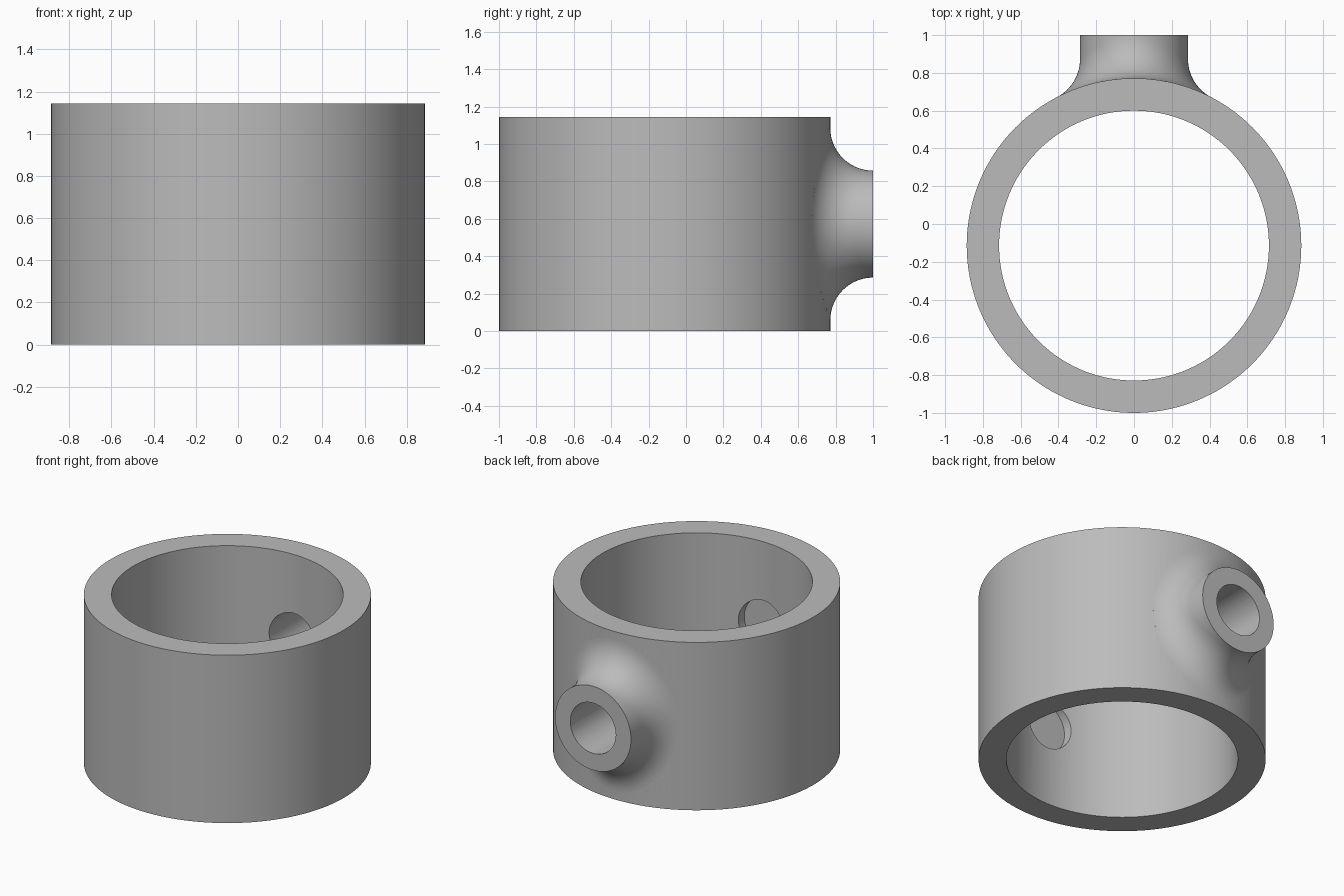
import bpy, bmesh, math
from mathutils import Matrix, Vector

cube = bpy.data.objects.get("Cube")
if cube:
    bpy.data.objects.remove(cube, do_unlink=True)

U = 2 / 70                                   # one design unit
OUTER, INNER, HEIGHT = 31 * U, 25 * U, 40 * U
BOSS, BORE, FILLET = 10 * U, 6 * U, 8 * U
END = OUTER + FILLET                         # boss face, measured from the ring axis
POCKET = 26.5 * U                            # floor of the blind pocket opposite
SHIFT = Vector((0, OUTER - 1, HEIGHT / 2))   # ring centre

grey = bpy.data.materials.new("grey metal")
grey.use_nodes = True
grey.diffuse_color = (0.5, 0.5, 0.5, 1)
grey.node_tree.nodes["Principled BSDF"].inputs["Base Color"].default_value = (0.5, 0.5, 0.5, 1)


def finish(bm, name):
    """Turn a bmesh into an object placed at the ring centre."""
    bmesh.ops.remove_doubles(bm, verts=bm.verts, dist=1e-5)
    bmesh.ops.recalc_face_normals(bm, faces=bm.faces)
    bmesh.ops.translate(bm, verts=bm.verts, vec=SHIFT)
    mesh = bpy.data.meshes.new(name)
    bm.to_mesh(mesh)
    bm.free()
    mesh.materials.append(grey)
    obj = bpy.data.objects.new(name, mesh)
    bpy.context.collection.objects.link(obj)
    return obj


def loft(bm, rows, closed=False):
    """Skin closed loops of points; cap both ends unless the loops wrap round."""
    loops = [[bm.verts.new(p) for p in row] for row in rows]
    n = len(loops[0])
    pairs = list(zip(loops, loops[1:])) + ([(loops[-1], loops[0])] if closed else [])
    for a, b in pairs:
        for i in range(n):
            j = (i + 1) % n
            bm.faces.new((a[i], a[j], b[j], b[i]))
    if not closed:
        bm.faces.new(loops[0])
        bm.faces.new(loops[-1])


def circle(radius, z, n):
    return [Vector((radius * math.cos(2 * math.pi * i / n),
                    radius * math.sin(2 * math.pi * i / n), z)) for i in range(n)]


# Ring wall
bm = bmesh.new()
h = HEIGHT / 2
loft(bm, [circle(r, z, 160) for r, z in
          ((OUTER, -h), (OUTER, h), (INNER, h), (INNER, -h))], closed=True)
ring = finish(bm, "ring_body")

# Boss with a rolling-ball fillet blending into the ring
STEPS, SIDES = 14, 96
rows = [[] for _ in range(STEPS + 3)]
for i in range(SIDES):
    t = 2 * math.pi * i / SIDES
    c, s = math.cos(t), math.sin(t)
    x, z = (BOSS + FILLET) * c, (BOSS + FILLET) * s
    y = math.sqrt(END ** 2 - x ** 2)
    ball = Vector((x, y, z))
    to_boss = Vector((-c, 0, -s))
    to_ring = Vector((-x, -y, 0)).normalized()
    angle = to_boss.angle(to_ring)
    rows[0].append(Vector((BOSS * c, END, BOSS * s)))
    for k in range(STEPS + 1):
        f = k / STEPS
        d = (to_boss * math.sin((1 - f) * angle) + to_ring * math.sin(f * angle)) / math.sin(angle)
        rows[k + 1].append(ball + d * FILLET)
    inside = (INNER + OUTER) / 2 / END
    rows[-1].append(Vector((x * inside, y * inside, z)))
bm = bmesh.new()
loft(bm, rows)
bmesh.ops.triangulate(bm, faces=[f for f in bm.faces if len(f.verts) == SIDES])
boss = finish(bm, "boss_helper")

# One cutter makes the bore and the blind pocket opposite
bm = bmesh.new()
loft(bm, [circle(BORE, -POCKET, 64), circle(BORE, END + 0.1, 64)])
bmesh.ops.rotate(bm, verts=bm.verts, matrix=Matrix.Rotation(-math.pi / 2, 3, "X"))
bore = finish(bm, "bore_helper")

# Combine and shade
bpy.context.view_layer.objects.active = ring
for helper, operation in ((boss, "UNION"), (bore, "DIFFERENCE")):
    mod = ring.modifiers.new(operation.lower(), "BOOLEAN")
    mod.operation, mod.object, mod.solver = operation, helper, "EXACT"
    bpy.ops.object.modifier_apply(modifier=mod.name)
    bpy.data.objects.remove(helper, do_unlink=True)
bpy.ops.object.select_all(action="DESELECT")
ring.select_set(True)
bpy.ops.object.shade_smooth_by_angle(angle=math.radians(30))
